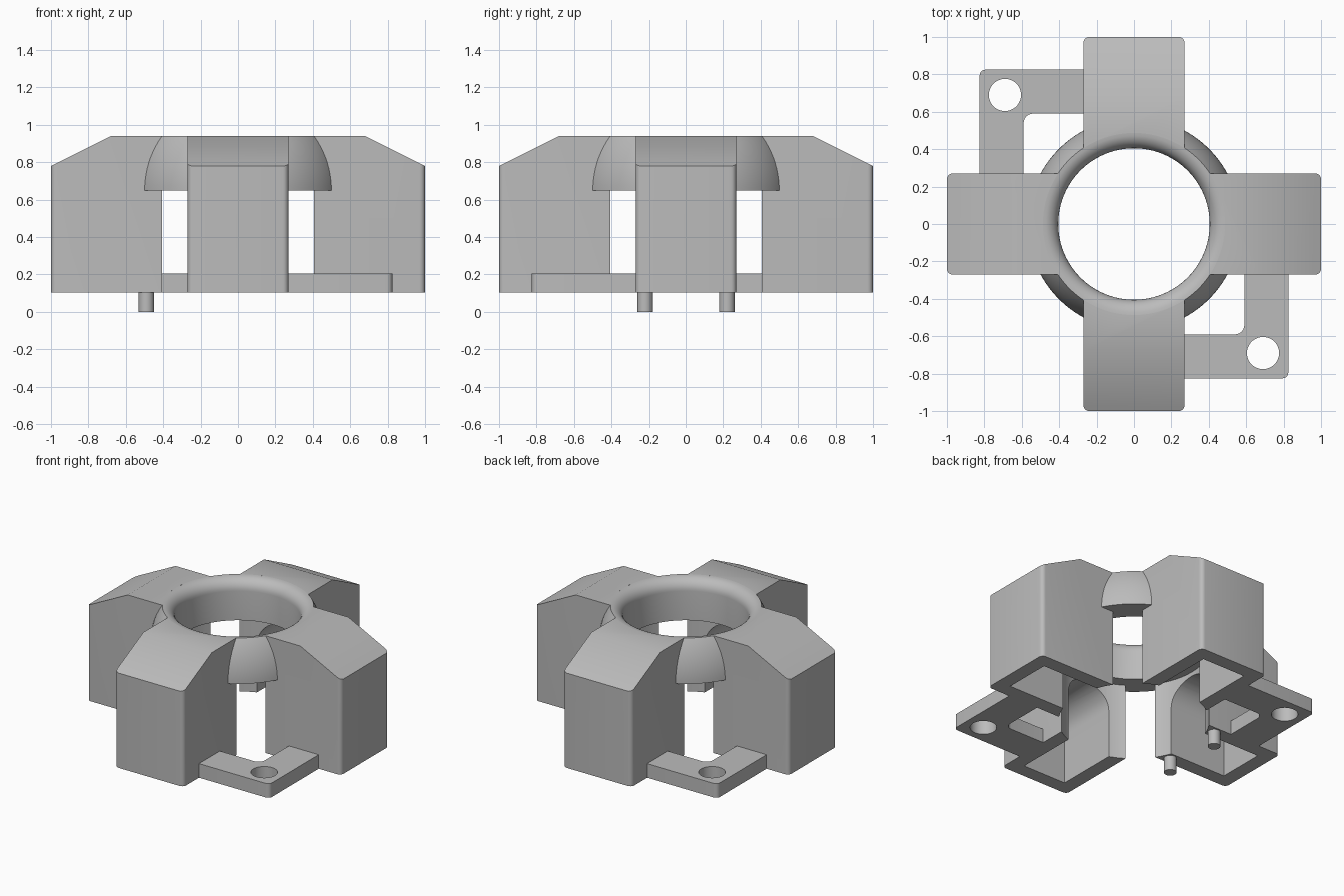
import bpy
import bmesh
from math import pi, sin, cos, sqrt, radians

if "Cube" in bpy.data.objects:
    bpy.data.objects.remove(bpy.data.objects["Cube"], do_unlink=True)

BASE, TOP, RING_Z = 0.105, 0.94, 0.65
HALF, WALL, BORE = 0.27, 0.1, 0.487

grey = bpy.data.materials.new("plain_grey")
grey.use_nodes = True
grey.diffuse_color = (0.5, 0.5, 0.5, 1)
grey.node_tree.nodes["Principled BSDF"].inputs["Base Color"].default_value = (0.5, 0.5, 0.5, 1)


def finish(name, bm):
    bmesh.ops.recalc_face_normals(bm, faces=bm.faces)
    mesh = bpy.data.meshes.new(name)
    bm.to_mesh(mesh)
    bm.free()
    mesh.materials.append(grey)
    obj = bpy.data.objects.new(name, mesh)
    bpy.context.collection.objects.link(obj)
    return obj


def smooth(obj):
    bpy.ops.object.select_all(action="DESELECT")
    obj.select_set(True)
    bpy.context.view_layer.objects.active = obj
    bpy.ops.object.shade_smooth_by_angle(angle=radians(30))


def prism(points, direction):
    """Closed outline swept along a direction."""
    bm = bmesh.new()
    face = bm.faces.new([bm.verts.new(p) for p in points])
    swept = bmesh.ops.extrude_face_region(bm, geom=[face])["geom"]
    bmesh.ops.translate(bm, vec=direction,
                        verts=[v for v in swept if isinstance(v, bmesh.types.BMVert)])
    return bm


def arc(cx, cy, r, a0, a1, n):
    return [(cx + r * cos(radians(a0 + (a1 - a0) * i / n)),
             cy + r * sin(radians(a0 + (a1 - a0) * i / n))) for i in range(n + 1)]


def cylinder(name, x, y, z0, z1, r, n):
    outline = [(px, py, z0) for px, py in arc(x, y, r, 0, 360, n)[:-1]]
    return finish(name, prism(outline, (0, 0, z1 - z0)))


def cut(obj, cutters):
    for c in cutters:
        c.hide_render = True
        mod = obj.modifiers.new("cut", "BOOLEAN")
        mod.operation, mod.solver, mod.object = "DIFFERENCE", "EXACT", c
    bpy.context.view_layer.update()
    graph = bpy.context.evaluated_depsgraph_get()
    mesh = bpy.data.meshes.new_from_object(obj.evaluated_get(graph))
    obj.modifiers.clear()
    obj.data = mesh
    for c in cutters:
        bpy.data.objects.remove(c, do_unlink=True)
    smooth(obj)


# Hollow arm: sloped block with rounded outer corners
side = [(0.3, BASE), (1, BASE), (1, 0.78), (0.68, TOP), (0.3, TOP)]
bm = prism([(x, -HALF, z) for x, z in side], (0, 2 * HALF, 0))
corners = [e for e in bm.edges if all(v.co.x > 0.99 for v in e.verts)
           and abs(e.verts[0].co.z - e.verts[1].co.z) > 0.1]
bmesh.ops.bevel(bm, geom=corners, offset=0.03, segments=5, profile=0.5, affect="EDGES")
arm = finish("arm_left", bm)

# Arched tunnel and central bore taken out of the arm
inner = HALF - WALL
arch = [(-inner, -0.1), (inner, -0.1)] + arc(0, 0.45, inner, 0, 180, 20)
tunnel = finish("tunnel_cutter", prism([(0.2, y, z) for y, z in arch], (0.7, 0, 0)))
bore = cylinder("bore_cutter", 0, 0, -0.2, 1.2, BORE, 96)
cut(arm, [bore, tunnel])

for i, name in enumerate(["arm_back", "arm_right", "arm_front"], 1):
    copy = bpy.data.objects.new(name, arm.data)
    copy.rotation_euler.z = i * pi / 2
    bpy.context.collection.objects.link(copy)

# Domed centre ring with a rounded inner lip
radius = 0.568
tilt = math_top = 0
tilt = 90 - (180 / pi) * (pi / 2 - sqrt(1 - (BORE / radius) ** 2) * 1.0)
dome = [(sqrt(radius ** 2 - h ** 2), RING_Z + h)
        for h in [(TOP - RING_Z) * i / 12 for i in range(13)]]
lip = arc(BORE, TOP - 0.082, 0.082, 90, 180, 8)
profile = [(0.405, RING_Z)] + dome + lip[1:]
bm = bmesh.new()
verts = [bm.verts.new((r, 0, z)) for r, z in profile]
edges = [bm.edges.new((verts[i - 1], v)) for i, v in enumerate(verts)]
bmesh.ops.spin(bm, geom=verts + edges, cent=(0, 0, 0), axis=(0, 0, 1),
               angle=2 * pi, steps=96, use_merge=True)
bmesh.ops.remove_doubles(bm, verts=bm.verts, dist=0.0001)
smooth(finish("centre_ring", bm))

# L-shaped mounting tabs with a screw hole
OUT, IN, START = 0.825, 0.59, 0.26
outline = ([(START, -IN), (START, -OUT)]
           + arc(OUT - 0.03, -OUT + 0.03, 0.03, -90, 0, 5)
           + [(OUT, -START), (IN, -START)]
           + arc(IN - 0.05, -IN + 0.05, 0.05, 0, -90, 6))
tab = finish("mounting_tab_front", prism([(x, y, BASE) for x, y in outline], (0, 0, 0.1)))
cut(tab, [cylinder("hole_cutter", 0.69, -0.69, 0, 0.4, 0.086, 48)])
back_tab = bpy.data.objects.new("mounting_tab_back", tab.data)
back_tab.rotation_euler.z = pi
bpy.context.collection.objects.link(back_tab)

# Locating pins under the right arm
for name, y in (("pin_front", -0.22), ("pin_back", 0.22)):
    smooth(cylinder(name, -0.49, y, 0, BASE + 0.05, 0.041, 24))
